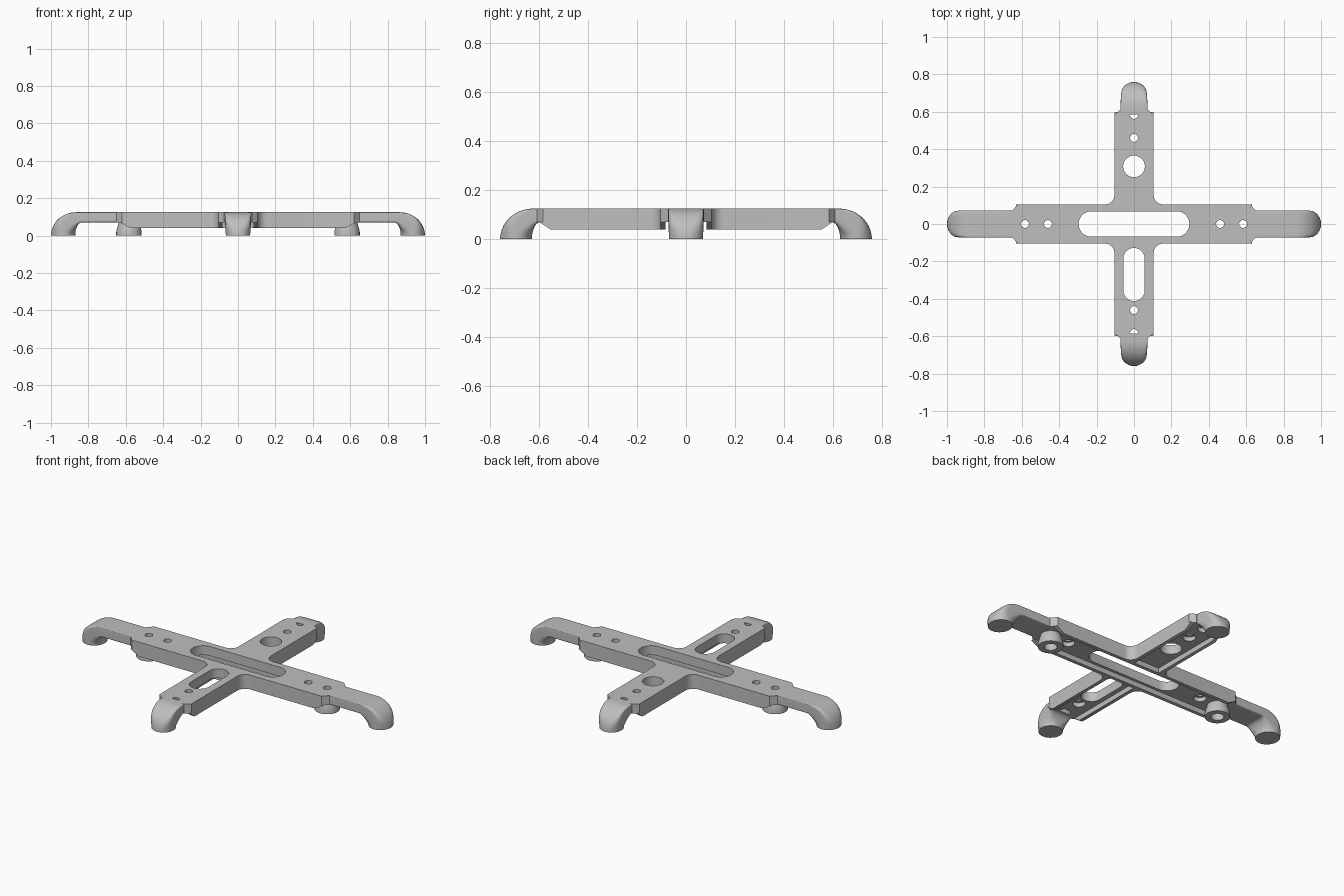
import bpy
import bmesh
from math import sin, cos, pi, copysign
from mathutils import Matrix

cube = bpy.data.objects.get("Cube")
if cube:
    bpy.data.objects.remove(cube)

grey = bpy.data.materials.new("light_grey")
grey.use_nodes = True
colour = (0.52, 0.52, 0.52, 1)
grey.diffuse_color = colour
grey.node_tree.nodes["Principled BSDF"].inputs["Base Color"].default_value = colour

TOP, SKIN, RIM = 0.125, 0.07, 0.04     # heights of plate top, plate underside, rim underside
HALF, WALL = 0.105, 0.084              # outer and inner half width of the arms


def finish(ob):
    ob.data.materials.clear()
    ob.data.materials.append(grey)
    bpy.ops.object.select_all(action='DESELECT')
    ob.select_set(True)
    bpy.context.view_layer.objects.active = ob
    bpy.ops.object.shade_smooth_by_angle(angle=0.6)


def from_bmesh(name, bm):
    bmesh.ops.recalc_face_normals(bm, faces=bm.faces)
    mesh = bpy.data.meshes.new(name)
    bm.to_mesh(mesh)
    bm.free()
    ob = bpy.data.objects.new(name, mesh)
    bpy.context.collection.objects.link(ob)
    return ob


def extrude_loops(name, loops, low, high):
    """Filled outline with holes, given thickness between two heights."""
    curve = bpy.data.curves.new(name, 'CURVE')
    curve.dimensions = '2D'
    curve.fill_mode = 'BOTH'
    curve.extrude = (high - low) / 2
    for loop in loops:
        spline = curve.splines.new('POLY')
        spline.points.add(len(loop) - 1)
        for p, (x, y) in zip(spline.points, loop):
            p.co = (x, y, 0, 1)
        spline.use_cyclic_u = True
    temp = bpy.data.objects.new(name, curve)
    bpy.context.collection.objects.link(temp)
    bpy.context.view_layer.update()
    mesh = bpy.data.meshes.new_from_object(temp.evaluated_get(bpy.context.evaluated_depsgraph_get()))
    bpy.data.objects.remove(temp)
    bm = bmesh.new()
    bm.from_mesh(mesh)
    bpy.data.meshes.remove(mesh)
    bmesh.ops.remove_doubles(bm, verts=bm.verts, dist=1e-5)
    bmesh.ops.translate(bm, verts=bm.verts, vec=(0, 0, (low + high) / 2))
    return from_bmesh(name, bm)


def slot(cx, cy, r, dx=0, dy=0, n=16):
    """Circle stretched into a rounded slot along x or y."""
    pts = []
    for i in range(2 * n):
        a = pi * (i + 0.5) / n
        pts.append((cx + r * cos(a) + copysign(dx, cos(a)), cy + r * sin(a) + copysign(dy, sin(a))))
    return pts


def fillet(r=0.05, n=8):
    """Inner corner between two arms, from the x arm to the y arm."""
    c = HALF + r
    return [(c - r * sin(pi / 2 * i / n), c - r * cos(pi / 2 * i / n)) for i in range(n + 1)]


# Cross shaped plate with slots and screw holes
quarter = [(0.65, 0.074), (0.62, HALF)] + fillet() + [(HALF, 0.585), (0.074, 0.61)]
flip = [(-x, y) for x, y in reversed(quarter)]
outline = quarter + flip + [(-x, -y) for x, y in quarter] + [(-x, -y) for x, y in flip]
screws = [(s * d * ax, s * d * (1 - ax)) for ax in (0, 1) for s in (-1, 1) for d in (0.46, 0.583)]
openings = [slot(0, 0, 0.068, dx=0.228), slot(0, -0.27, 0.057, dy=0.085), slot(0, 0.308, 0.058)]
plate = extrude_loops("cross_plate", [outline] + openings + [slot(x, y, 0.021) for x, y in screws], SKIN, TOP)

# Wider counterbores under the screw holes
cutter = extrude_loops("counterbore_cutter", [slot(x, y, 0.035) for x, y in screws], 0.05, 0.095)
cutter.hide_render = True
boolean = plate.modifiers.new("counterbores", 'BOOLEAN')
boolean.operation = 'DIFFERENCE'
boolean.object = cutter
bpy.context.view_layer.objects.active = plate
bpy.ops.object.modifier_apply(modifier="counterbores")
bpy.data.objects.remove(cutter)
finish(plate)

# Stiffening rims below the plate, one per quarter, with ends cut back
rim_shape = [(0.63, HALF)] + fillet() + [(HALF, 0.6), (WALL, 0.6), (WALL, HALF), (0, HALF), (0, WALL), (0.63, WALL)]
for sx, x_name in ((1, "left"), (-1, "right")):
    for sy, y_name in ((1, "back"), (-1, "front")):
        rim = extrude_loops(f"{y_name}_{x_name}_rim", [[(sx * x, sy * y) for x, y in rim_shape]], RIM, SKIN)
        for v in rim.data.vertices:
            if v.co.z < RIM + 0.001:
                if abs(v.co.x) > 0.5:
                    v.co.x -= sx * 0.055
                if abs(v.co.y) > 0.5:
                    v.co.y -= sy * 0.045
        finish(rim)


def foot(name, reach, straight, taper, angle):
    """Arm end that bends down, its section turning from a bar to a disc."""
    steps, sides = 14, 48
    bm = bmesh.new()
    rings = []
    for k in range(-1, steps + 1):
        t = max(k, 0) / steps
        a = t * pi / 2
        inner = (-0.03 + 0.035 * sin(a), SKIN * cos(a))
        outer = (0.135 * sin(a), TOP * cos(a))
        if k < 0:
            inner, outer = (-straight, SKIN), (-straight, TOP)
        width = 0.073 - taper * t
        power = 2 / (2 + 14 * (1 - t) ** 2)
        ring = []
        for i in range(sides):
            b = 2 * pi * (i + 0.5) / sides
            u = 0.5 + 0.5 * copysign(abs(sin(b)) ** power, sin(b))
            w = width * copysign(abs(cos(b)) ** power, cos(b))
            x = inner[0] + (outer[0] - inner[0]) * u
            z = inner[1] + (outer[1] - inner[1]) * u
            ring.append(bm.verts.new((reach + x, w, z)))
        rings.append(ring)
    for r0, r1 in zip(rings, rings[1:]):
        for i in range(sides):
            j = (i + 1) % sides
            bm.faces.new((r0[i], r0[j], r1[j], r1[i]))
    bm.faces.new(rings[0])
    bm.faces.new(rings[-1])
    bmesh.ops.rotate(bm, verts=bm.verts, cent=(0, 0, 0), matrix=Matrix.Rotation(angle, 3, 'Z'))
    finish(from_bmesh(name, bm))


# Four arm ends with feet
foot("left_foot", 0.865, 0.225, 0.003, 0)
foot("right_foot", 0.865, 0.225, 0.003, pi)
foot("back_foot", 0.625, 0.04, 0.008, pi / 2)
foot("front_foot", 0.625, 0.04, 0.008, -pi / 2)

# Hollow round bosses under the outer screw holes of the long arm
for side, name in ((1, "left_boss"), (-1, "right_boss")):
    bm = bmesh.new()
    profile = [(0.035, 0), (0.068, 0), (0.068, 0.02), (0.062, 0.045), (0.055, SKIN), (0.035, SKIN)]
    verts = [bm.verts.new((r, 0, z)) for r, z in profile]
    edges = [bm.edges.new((verts[i - 1], verts[i])) for i in range(len(verts))]
    bmesh.ops.spin(bm, geom=verts + edges, cent=(0, 0, 0), axis=(0, 0, 1), angle=2 * pi, steps=32)
    bmesh.ops.remove_doubles(bm, verts=bm.verts, dist=1e-5)
    bmesh.ops.translate(bm, verts=bm.verts, vec=(side * 0.583, 0, 0))
    finish(from_bmesh(name, bm))
